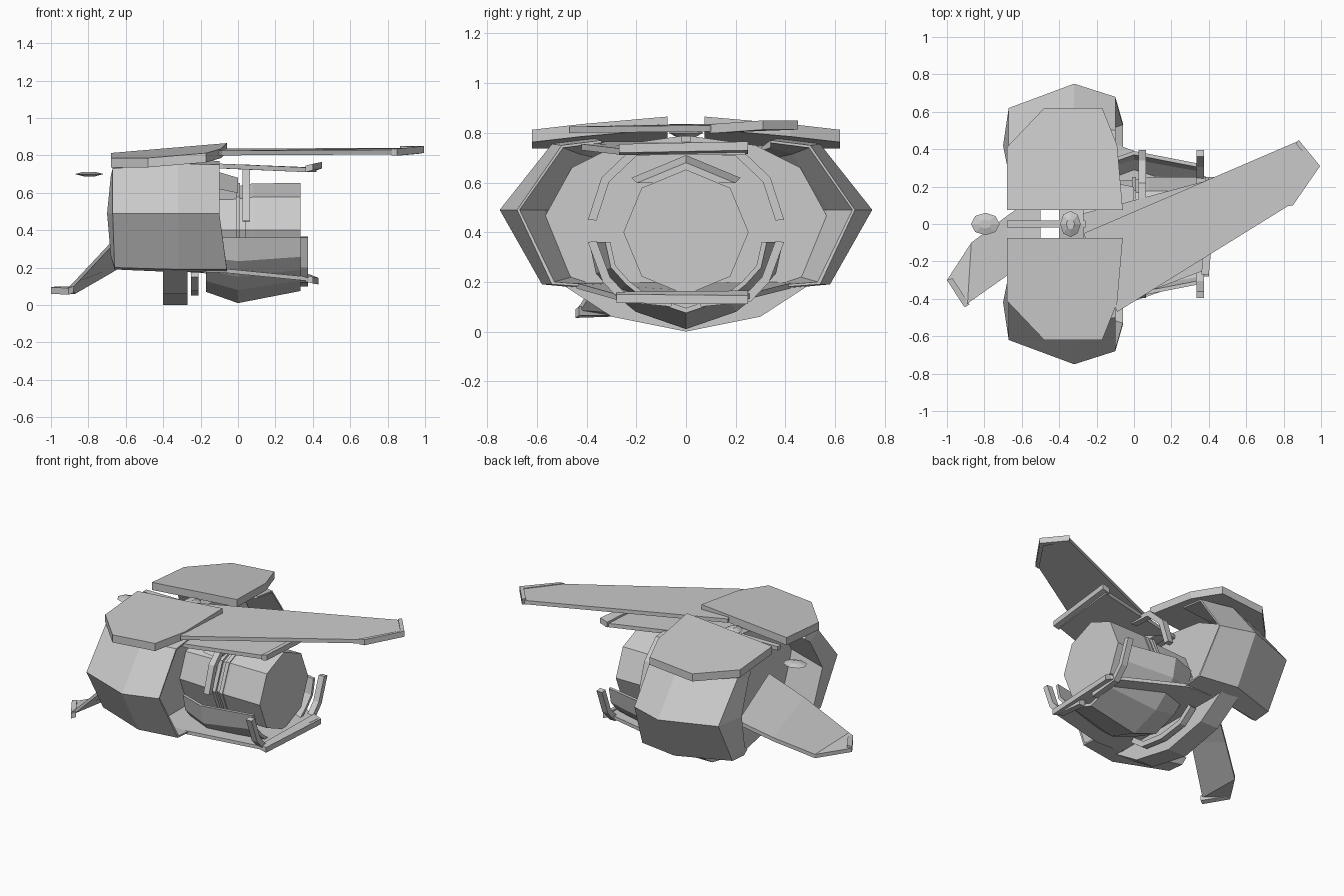
import bpy, bmesh, math
from mathutils import Vector

if "Cube" in bpy.data.objects:
    bpy.data.objects.remove(bpy.data.objects["Cube"])

grey = bpy.data.materials.new("hull_grey")
grey.diffuse_color = (0.6, 0.6, 0.6, 1)
grey.use_nodes = True
grey.node_tree.nodes["Principled BSDF"].inputs["Base Color"].default_value = grey.diffuse_color


def make(name, verts, faces):
    me = bpy.data.meshes.new(name)
    bm = bmesh.new()
    vs = [bm.verts.new(v) for v in verts]
    for f in faces:
        bm.faces.new([vs[i] for i in f])
    bmesh.ops.recalc_face_normals(bm, faces=bm.faces)
    bm.to_mesh(me)
    bm.free()
    ob = bpy.data.objects.new(name, me)
    bpy.context.collection.objects.link(ob)
    me.materials.append(grey)
    return ob


def loft(name, rings):
    """Skin equal-length closed rings and cap both ends."""
    n, m = len(rings[0]), len(rings)
    faces = [(i * n + j, i * n + (j + 1) % n, (i + 1) * n + (j + 1) % n, (i + 1) * n + j)
             for i in range(m - 1) for j in range(n)]
    faces += [tuple(range(n)), tuple(range((m - 1) * n, m * n))]
    return make(name, [p for r in rings for p in r], faces)


def plate(name, pts, t):
    """Flat panel given by its top outline, t thick."""
    return loft(name, [[(x, y, z - t) for x, y, z in pts], pts])


def box(name, c, s):
    x, y, z = c
    a, b, h = [v / 2 for v in s]
    return plate(name, [(x - a, y - b, z + h), (x + a, y - b, z + h),
                        (x + a, y + b, z + h), (x - a, y + b, z + h)], 2 * h)


def octa(x, r, zc=0.40):
    return [(x, r * math.cos(i * math.pi / 4), zc + r * math.sin(i * math.pi / 4))
            for i in range(8)]


def lens(name, c, rx, ry, h, n=8):
    """Flattened double cone with small flat ends."""
    def ring(k, z):
        return [(c[0] + k * rx * math.cos(2 * math.pi * i / n),
                 c[1] + k * ry * math.sin(2 * math.pi * i / n), c[2] + z) for i in range(n)]
    return loft(name, [ring(.4, -h), ring(1, 0), ring(.4, h)])


# Side pods: faceted shells with an open front and a curled-in rear lip
stations = [
    [(-.67, .28, .72), (-.68, .32, .69), (-.70, .42, .49), (-.68, .36, .26), (-.66, .30, .22)],
    [(-.67, .30, .74), (-.67, .42, .73), (-.67, .62, .49), (-.66, .46, .20), (-.66, .34, .19)],
    [(-.32, .38, .78), (-.32, .54, .755), (-.32, .75, .49), (-.32, .58, .19), (-.32, .42, .175)],
    [(-.10, .34, .77), (-.10, .50, .75), (-.10, .68, .49), (-.06, .54, .19), (-.06, .40, .18)],
    [(-.10, .34, .76), (-.10, .495, .74), (-.10, .67, .49), (-.06, .53, .20), (-.06, .40, .19)],
    [(-.28, .34, .74), (-.28, .43, .715), (-.28, .57, .49), (-.28, .46, .22), (-.28, .40, .20)],
]
for side, label in ((1, "left"), (-1, "right")):
    secs = [[(x, side * y, z) for x, y, z in s] for s in stations]
    n, m = 5, len(secs)
    faces = [(i * n + j, i * n + j + 1, (i + 1) % m * n + j + 1, (i + 1) % m * n + j)
             for i in range(m) for j in range(n - 1)]
    faces += [tuple(i * n for i in range(m)), tuple(i * n + n - 1 for i in range(m))]
    make("pod_" + label, [p for s in secs for p in s], faces)

    # Roof panel above the pod, sloping outward and rearward
    outline = [(-.68, .075), (-.68, .41), (-.48, .62), (-.17, .62), (-.09, .42), (-.06, .075)]
    plate("roof_panel_" + label,
          [(x, side * y, .865 + .085 * (x + .06) - .08 * (y - .08)) for x, y in outline], .05)

# Central bulkhead disc, reaching the ground
half = [(0, .0), (.3, .06), (.5, .19), (.57, .46), (.46, .66), (.28, .75), (0, .79)]
ring = half + [(-y, z) for y, z in half[-2:0:-1]]
loft("bulkhead", [[(x, y, z) for y, z in ring] for x in (-.40, -.27)])

# Octagonal engine with thin ribs and a tapered collar over its top
loft("engine", [octa(-.30, .22), octa(.0, .235), octa(.08, .25), octa(.335, .252)])
loft("engine_collar", [octa(-.10, .31)[1:4], octa(-.0, .28)[1:4]])
for x in (.0, .05):
    loft("engine_rib", [octa(x - .012, .252), octa(x + .012, .252)])


# Open half shell under the engine
def arc(x, r, t, z0=.36):
    pts = [(1, 0), (.93, -.36), (.74, -.60), (.52, -.80), (0, -1)]
    pts = pts + [(-a, b) for a, b in pts[-2::-1]]
    d = z0 - (.40 - r)
    outer = [(x, r * a, z0 + d * b) for a, b in pts]
    inner = [(x, (r - t) * a, z0 + (d - t) * b) for a, b in pts]
    return outer + inner[::-1]


rings = [arc(-.17, .33, .02), arc(0, .39, .02), arc(.335, .325, .02)]
n, m = len(rings[0]), len(rings)
faces = [(i * n + j, i * n + (j + 1) % n, (i + 1) * n + (j + 1) % n, (i + 1) * n + j)
         for i in range(m - 1) for j in range(n)]
for o in (0, (m - 1) * n):
    faces += [(o + j, o + j + 1, o + n - 2 - j, o + n - 1 - j) for j in range(n // 2 - 1)]
make("lower_cowl", [p for r in rings for p in r], faces)


# Bent brackets that hang from the plates on both sides
def bracket(name, x, path, w=.04, t=.035):
    c = Vector((0, .42))
    for s in (1, -1):
        secs = []
        for y, z in path:
            p = Vector((y, z))
            q = p + (c - p).normalized() * t
            secs.append([(x - w / 2, s * p.x, p.y), (x + w / 2, s * p.x, p.y),
                         (x + w / 2, s * q.x, q.y), (x - w / 2, s * q.x, q.y)])
        loft(name, secs)


bracket("upper_bracket", .045, [(.395, .45), (.34, .62), (.22, .735), (.06, .75)])
bracket("lower_bracket", .355, [(.395, .36), (.335, .20), (.26, .12), (.06, .10)])
bracket("belly_bracket", -.23, [(.28, .15), (.18, .075), (.0, .05)])

# Deck plates over and under the engine, each with a raised end lip
plate("upper_deck", [(-.30, -.42, .765), (-.08, -.42, .755), (.37, -.25, .735),
                     (.42, .24, .735), (-.10, .10, .755), (-.30, .05, .765)], .025)
plate("upper_deck_lip", [(.36, -.27, .745), (.40, -.27, .755), (.45, .25, .765), (.40, .25, .75)], .035)
plate("lower_deck", [(-.30, -.44, .20), (-.08, -.44, .195), (.38, -.28, .15),
                     (.42, .24, .15), (-.08, .42, .195), (-.30, .42, .20)], .022)
plate("lower_deck_lip", [(.36, -.28, .16), (.40, -.28, .15), (.43, .25, .145), (.38, .25, .165)], .035)

# Long swept blade with a thicker tip
plate("long_blade", [(-.27, -.05, .835), (-.09, -.47, .825), (.83, .10, .83),
                     (.97, .31, .84), (.87, .44, .84)], .025)
plate("blade_tip", [(.82, .095, .835), (.85, .10, .835), (.995, .31, .85),
                    (.88, .45, .85), (.865, .43, .85), (.965, .31, .845)], .037)

# Drooping tail fin at the rear, lofted from tip to root
fin = [((-.91, -.44, .09), (-1.0, -.30, .085)), ((-.89, -.425, .11), (-.87, -.10, .085)),
       ((-.67, -.27, .345), (-.67, .05, .20)), ((-.50, -.15, .50), (-.50, .17, .31))]
loft("tail_fin", [[a, b, (b[0], b[1], b[2] - .025), (a[0], a[1], a[2] - .025)] for a, b in fin])
plate("tail_tip", [(-1.0, -.30, .095), (-.905, -.445, .09), (-.88, -.43, .10), (-.97, -.29, .10)], .035)

# Spine bar, hub and rear floating lens
box("spine_bar", (-.47, 0, .775), (.42, .035, .025))
lens("hub", (-.34, 0, .80), .055, .07, .022)
lens("rear_lens", (-.795, 0, .70), .077, .06, .012)
